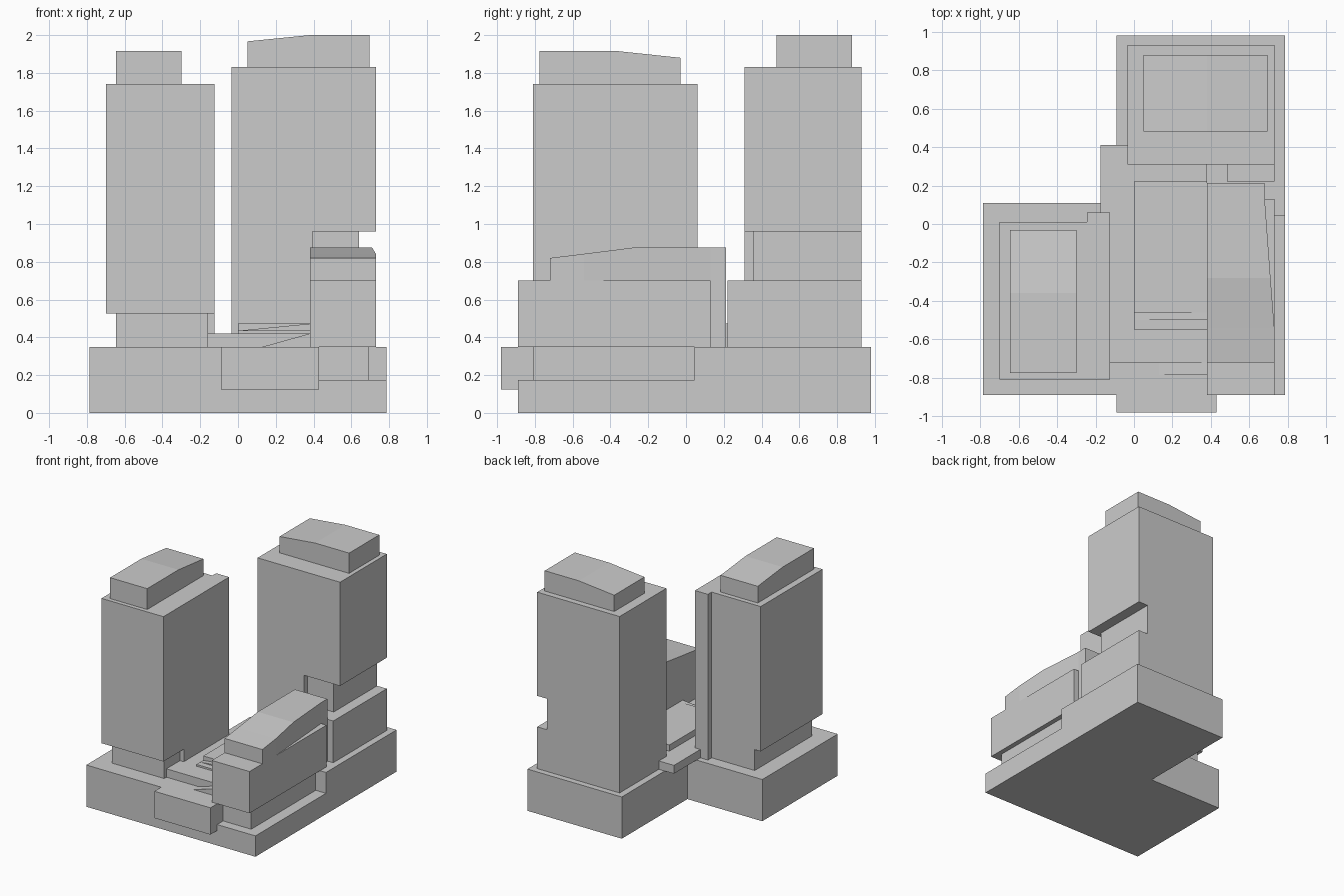
import bpy, bmesh


def finish(name, bm):
    bmesh.ops.recalc_face_normals(bm, faces=bm.faces)
    mesh = bpy.data.meshes.new(name)
    bm.to_mesh(mesh)
    bm.free()
    bpy.context.collection.objects.link(bpy.data.objects.new(name, mesh))


def prism(name, pts, lo, hi, axis="z"):
    """Extrude a 2D outline along an axis (z: xy plan, y: xz profile, x: yz profile)."""
    place = {"z": lambda a, b, t: (a, b, t),
             "y": lambda a, b, t: (a, t, b),
             "x": lambda a, b, t: (t, a, b)}[axis]
    bm = bmesh.new()
    bot = [bm.verts.new(place(a, b, lo)) for a, b in pts]
    top = [bm.verts.new(place(a, b, hi)) for a, b in pts]
    bm.faces.new(bot)
    bm.faces.new(top)
    n = len(pts)
    for i in range(n):
        j = (i + 1) % n
        bm.faces.new((bot[i], bot[j], top[j], top[i]))
    finish(name, bm)


def box(name, x, y, z):
    prism(name, [(x[0], y[0]), (x[1], y[0]), (x[1], y[1]), (x[0], y[1])], *z)


# Podium: full footprint below, stepped in at the front right above
back = [(0.785, 0.98), (-0.09, 0.98), (-0.09, 0.11), (-0.785, 0.11)]
prism("podium_lower", [(-0.785, -0.89), (0.785, -0.89)] + back, 0, 0.175)
prism("podium_upper", [(-0.785, -0.89), (0.43, -0.89), (0.43, -0.81), (0.69, -0.81),
                       (0.69, 0.045), (0.785, 0.045)] + back, 0.175, 0.35)
box("entrance_box", (-0.09, 0.43), (-0.98, -0.89), (0.125, 0.35))

# Terraces and ramps between the buildings
box("terrace_lower", (-0.175, 0.38), (-0.72, 0.41), (0.35, 0.42))
box("terrace_middle", (0, 0.38), (-0.55, 0.22), (0.42, 0.435))
box("terrace_upper", (0, 0.38), (-0.46, 0.22), (0.435, 0.472))
prism("ramp_lower", [(0.13, 0.35), (0.38, 0.35), (0.38, 0.42)], -0.785, -0.72, "y")
prism("ramp_upper", [(0, 0.435), (0.38, 0.435), (0.38, 0.472)], -0.5, -0.46, "y")

# Left tower: recessed base, shaft with a rear corner strip, sloped cap
prism("left_tower_base", [(-0.645, -0.75), (-0.16, -0.75), (-0.16, -0.54), (-0.125, -0.54),
                          (-0.125, 0.06), (-0.245, 0.06), (-0.245, 0.01), (-0.645, 0.01)],
      0.35, 0.525)
prism("left_tower_shaft", [(-0.7, -0.81), (-0.125, -0.81), (-0.125, 0.06), (-0.245, 0.06),
                           (-0.245, 0.01), (-0.7, 0.01)], 0.525, 1.74)
prism("left_tower_cap", [(-0.775, 1.74), (-0.03, 1.74), (-0.03, 1.88), (-0.36, 1.915),
                         (-0.775, 1.915)], -0.645, -0.3, "x")

# Right tower: wide base, recessed middle, shaft, sloped cap
prism("right_tower_base", [(-0.035, 0.31), (0.485, 0.31), (0.485, 0.22), (0.73, 0.22),
                           (0.73, 0.93), (-0.035, 0.93)], 0.35, 0.7)
prism("right_tower_middle", [(-0.035, 0.31), (0.395, 0.31), (0.395, 0.355), (0.64, 0.355),
                             (0.64, 0.93), (-0.035, 0.93)], 0.7, 0.96)
box("right_tower_shaft", (-0.035, 0.73), (0.31, 0.93), (0.96, 1.83))
prism("right_tower_cap", [(0.05, 1.83), (0.695, 1.83), (0.695, 2.0), (0.38, 2.0),
                          (0.05, 1.967)], 0.48, 0.88, "y")

# Low front building with a narrower rear connection
box("low_building", (0.38, 0.73), (-0.89, 0.13), (0.35, 0.7))
box("low_building_rear", (0.38, 0.68), (0.13, 0.212), (0.35, 0.7))

# Tapering roof storey lofted through (y, right side x, roof z) stations
bm = bmesh.new()
rings = []
for y, x, z in [(-0.72, 0.73, 0.82), (-0.54, 0.73, 0.842), (-0.28, 0.71, 0.875),
                (0.13, 0.68, 0.875), (0.212, 0.68, 0.875)]:
    rings.append([bm.verts.new(c) for c in
                  [(0.38, y, 0.7), (x, y, 0.7), (x, y, z), (0.38, y, z)]])
for a, b in zip(rings, rings[1:]):
    for i in range(4):
        j = (i + 1) % 4
        bm.faces.new((a[i], a[j], b[j], b[i]))
bm.faces.new(rings[0])
bm.faces.new(rings[-1])
finish("low_building_roof_storey", bm)
